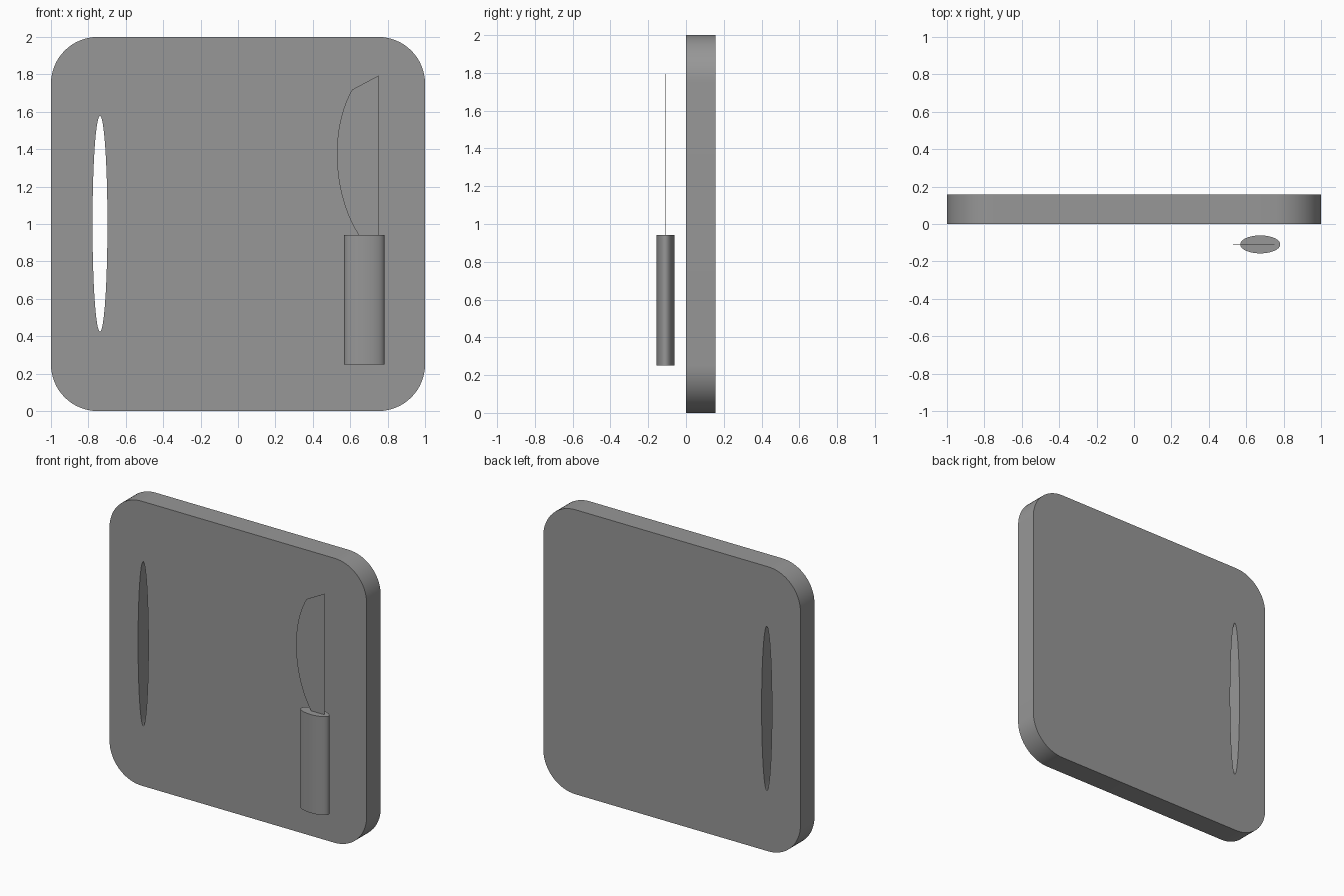
import bpy, bmesh
from math import sin, cos, pi, radians
from mathutils import Vector
from mathutils.geometry import interpolate_bezier

if "Cube" in bpy.data.objects:
    bpy.data.objects.remove(bpy.data.objects["Cube"])

grey = bpy.data.materials.new("dark_grey")
grey.diffuse_color = (0.31, 0.31, 0.31, 1)
grey.use_nodes = True
grey.node_tree.nodes["Principled BSDF"].inputs["Base Color"].default_value = grey.diffuse_color


def ellipse(cx, cy, rx, ry, n):
    return [(cx + rx * cos(2 * pi * i / n), cy + ry * sin(2 * pi * i / n)) for i in range(n)]


def slab(name, loops, depth, location, rotation=(0, 0, 0)):
    """Extrude closed 2D outlines (inner loops become holes) into a mesh."""
    cu = bpy.data.curves.new(name, 'CURVE')
    cu.dimensions, cu.fill_mode, cu.extrude = '2D', 'BOTH', depth / 2
    for pts in loops:
        s = cu.splines.new('POLY')
        s.points.add(len(pts) - 1)
        for p, (x, y) in zip(s.points, pts):
            p.co = (x, y, 0, 1)
        s.use_cyclic_u = True
    ob = bpy.data.objects.new(name, cu)
    bpy.context.collection.objects.link(ob)
    ob.location, ob.rotation_euler = location, rotation
    bpy.ops.object.select_all(action='DESELECT')
    bpy.context.view_layer.objects.active = ob
    ob.select_set(True)
    bpy.ops.object.convert(target='MESH')
    ob = bpy.context.object
    ob.name = name
    # weld cap and wall edges, then smooth the round walls
    bm = bmesh.new()
    bm.from_mesh(ob.data)
    bmesh.ops.remove_doubles(bm, verts=bm.verts, dist=1e-5)
    bmesh.ops.recalc_face_normals(bm, faces=bm.faces)
    bm.to_mesh(ob.data)
    bm.free()
    ob.data.materials.clear()
    ob.data.materials.append(grey)
    bpy.ops.object.shade_smooth_by_angle(angle=radians(25))
    return ob


UPRIGHT = (pi / 2, 0, 0)

# Cutting board: rounded square with a slot-like grip hole
R, N = 0.25, 16
outline = []
for k, (sx, sz) in enumerate([(1, 1), (-1, 1), (-1, -1), (1, -1)]):
    for i in range(N + 1):
        a = (k + i / N) * pi / 2
        outline.append((sx * (1 - R) + R * cos(a), 1 + sz * (1 - R) + R * sin(a)))
grip_hole = ellipse(-0.738, 1.001, 0.04, 0.577, 64)
slab("cutting_board", [outline, grip_hole], 0.156, (0, 0.079, 0), UPRIGHT)

# Knife handle: upright oval cylinder
KNIFE_Y = -0.109
slab("knife_handle", [ellipse(0, 0, 0.107, 0.048, 48)], 0.692, (0.675, KNIFE_Y, 0.596))

# Knife blade: paper-thin sheet with a bowed cutting edge
edge = interpolate_bezier(*[Vector(p) for p in
                            [(0.645, 0.942), (0.51, 1.15), (0.485, 1.5), (0.61, 1.718)]], 24)
profile = [tuple(p) for p in edge] + [(0.75, 1.793), (0.75, 0.942)]
slab("knife_blade", [profile], 0.002, (0, KNIFE_Y, 0), UPRIGHT)
